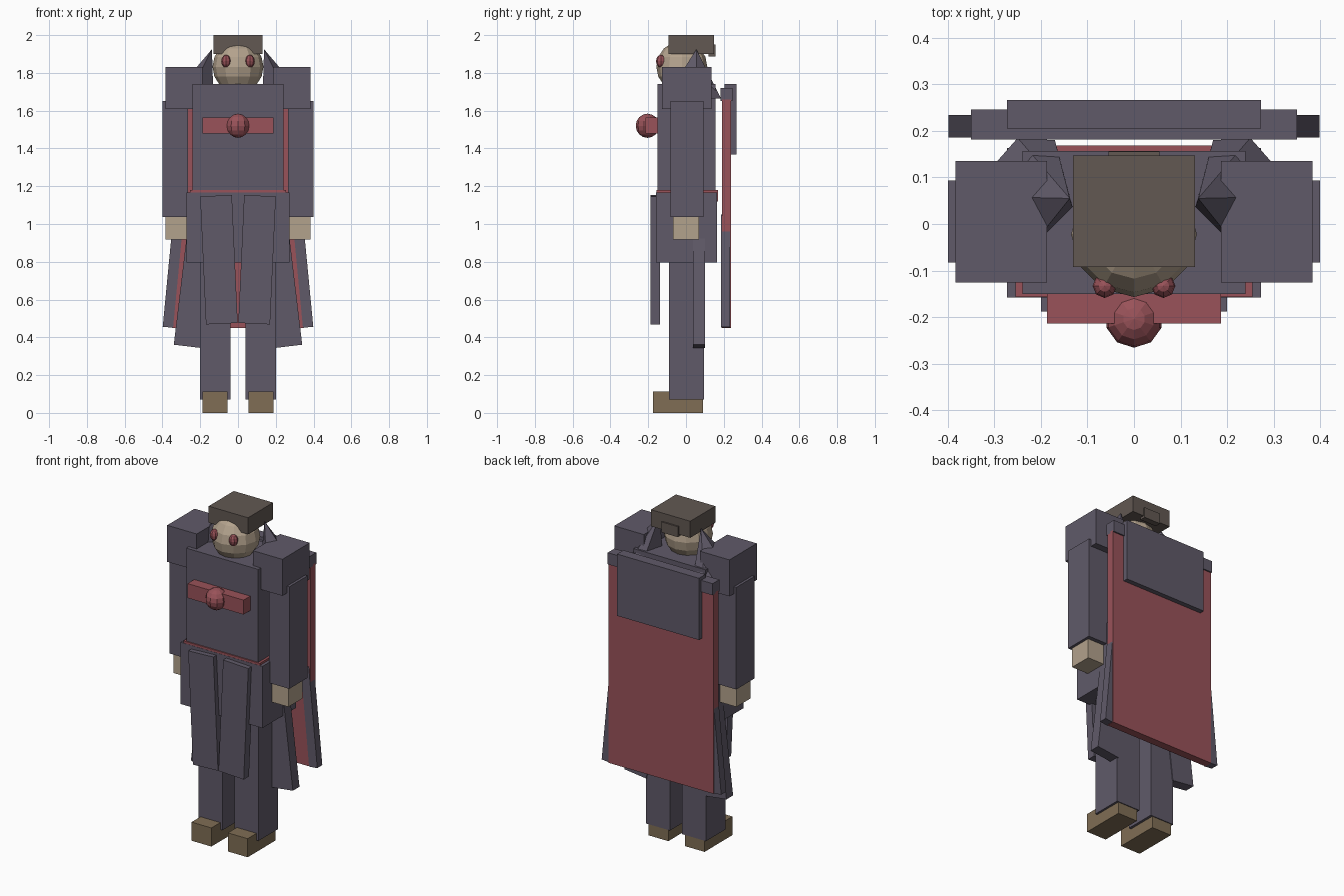
import bpy, bmesh, math
from mathutils import Matrix, Vector

if "Cube" in bpy.data.objects:
    bpy.data.objects.remove(bpy.data.objects["Cube"])


def material(name, rgb):
    m = bpy.data.materials.new(name)
    m.diffuse_color = (*rgb, 1)
    m.use_nodes = True
    m.node_tree.nodes["Principled BSDF"].inputs["Base Color"].default_value = m.diffuse_color
    return m


CLOTH = material("slate_cloth", (0.117, 0.102, 0.141))
RED = material("dull_red", (0.32, 0.085, 0.100))
SKIN = material("skin", (0.45, 0.36, 0.265))
LEATHER = material("brown_leather", (0.215, 0.155, 0.09))
HAT = material("hat_brown", (0.122, 0.098, 0.085))


def finish(name, bm, mat):
    bmesh.ops.recalc_face_normals(bm, faces=bm.faces)
    me = bpy.data.meshes.new(name)
    bm.to_mesh(me)
    bm.free()
    me.materials.append(mat)
    ob = bpy.data.objects.new(name, me)
    bpy.context.collection.objects.link(ob)
    return ob


def box(name, x, y, z, mat, tilt=0):
    """Box from (min, max) ranges; tilt turns it about the y axis in degrees."""
    c = Vector([(r[0] + r[1]) / 2 for r in (x, y, z)])
    s = [r[1] - r[0] for r in (x, y, z)]
    bm = bmesh.new()
    bmesh.ops.create_cube(bm, size=1, matrix=Matrix.Diagonal((*s, 1)))
    ob = finish(name, bm, mat)
    ob.location = c
    ob.rotation_euler.y = math.radians(tilt)
    return ob


def ball(name, centre, radii, mat, seg=12, rings=8):
    bm = bmesh.new()
    bmesh.ops.create_uvsphere(bm, u_segments=seg, v_segments=rings, radius=1,
                              matrix=Matrix.Diagonal((*radii, 1)))
    ob = finish(name, bm, mat)
    ob.location = centre
    return ob


def pair(name, x, y, z, mat, tilt=0):
    box("right_" + name, x, y, z, mat, tilt)
    box("left_" + name, (-x[1], -x[0]), y, z, mat, -tilt)


# Body
box("torso", (-0.24, 0.24), (-0.15, 0.157), (1.17, 1.74), CLOTH)
box("belt", (-0.255, 0.255), (-0.157, 0.169), (1.12, 1.18), RED)
box("hips", (-0.273, 0.273), (-0.158, 0.163), (0.795, 1.167), CLOTH)

# Limbs
pair("leg", (0.04, 0.2), (-0.09, 0.095), (0.07, 0.82), CLOTH)
pair("shoe", (0.055, 0.187), (-0.175, 0.09), (0, 0.112), LEATHER)
pair("arm", (0.265, 0.4), (-0.083, 0.093), (1.037, 1.652), CLOTH)
pair("hand", (0.272, 0.384), (-0.068, 0.068), (0.918, 1.05), SKIN)
pair("shoulder", (0.187, 0.384), (-0.126, 0.135), (1.61, 1.83), CLOTH)

# Coat tails, front and sides
pair("front_tail", (0.017, 0.185), (-0.188, -0.138), (0.472, 1.15), CLOTH, 2.6)
pair("side_tail", (0.155, 0.302), (0.037, 0.1), (0.35, 1.0), CLOTH, -6.8)

# Cape with its top bar, back flap and flared edges
box("cape", (-0.35, 0.35), (0.19, 0.238), (0.45, 1.66), RED)
box("cape_bar", (-0.35, 0.35), (0.182, 0.246), (1.65, 1.72), CLOTH)
box("cape_flap", (-0.273, 0.273), (0.205, 0.267), (1.368, 1.74), CLOTH)
pair("cape_edge", (0.315, 0.37), (0.186, 0.234), (0.452, 1.05), CLOTH, -5.5)

# Head, eyes and hat
ball("head", (0, -0.022, 1.832), (0.135, 0.135, 0.137), SKIN, 12, 8)
for side in (-1, 1):
    ball("eye", (side * 0.063, -0.133, 1.862), (0.026, 0.026, 0.034), RED, 8, 6)
box("hat", (-0.131, 0.131), (-0.092, 0.147), (1.9, 2.0), HAT)
box("hat_knot", (-0.055, 0.055), (0.12, 0.156), (1.887, 1.95), HAT)

# Pointed collar wings
for side, name in ((1, "right_collar"), (-1, "left_collar")):
    base = [(0.36, 0.06), (0.25, 0.185), (0.17, 0.18), (0.13, 0.03), (0.27, -0.11)]
    bm = bmesh.new()
    ring = [bm.verts.new((side * x, y, 1.665)) for x, y in base]
    tip = bm.verts.new((side * 0.138, 0.055, 1.925))
    bm.faces.new(ring)
    for i, v in enumerate(ring):
        bm.faces.new((v, ring[(i + 1) % len(ring)], tip))
    finish(name, bm, CLOTH)

# Chest clasp
box("clasp_bar", (-0.187, 0.187), (-0.214, -0.14), (1.478, 1.565), RED)
ball("clasp_ball", (0, -0.204, 1.52), (0.062, 0.062, 0.064), RED, 10, 8)
